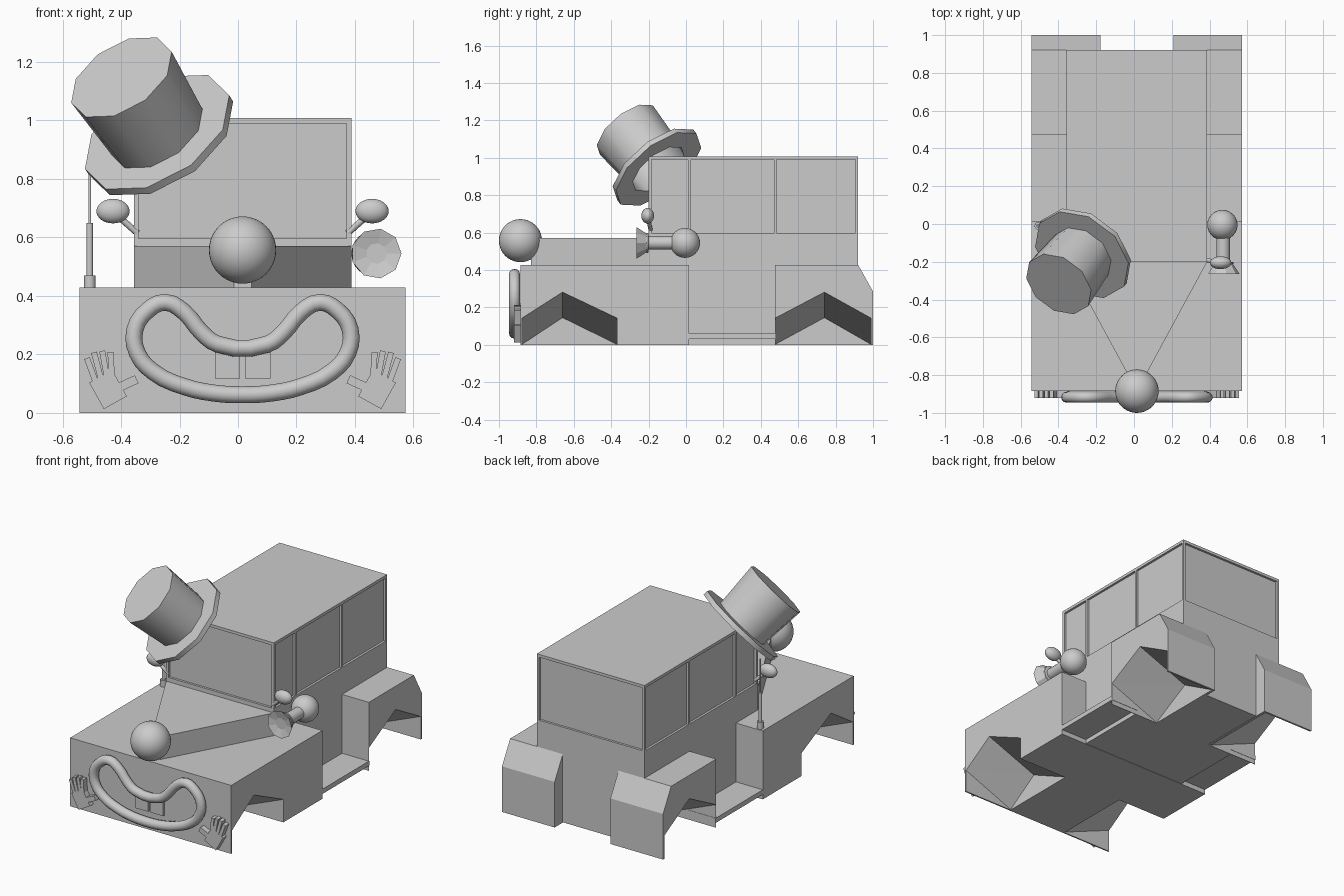
import bpy, bmesh, math
from mathutils import Vector, Matrix

if "Cube" in bpy.data.objects:
    bpy.data.objects.remove(bpy.data.objects["Cube"])

CX = 0.0155   # body centre line
HW = 0.557    # body half width
CW = 0.372    # cabin half width


def finish(name, bm, smooth=False, angle=40):
    bmesh.ops.recalc_face_normals(bm, faces=bm.faces[:])
    me = bpy.data.meshes.new(name)
    bm.to_mesh(me)
    bm.free()
    ob = bpy.data.objects.new(name, me)
    bpy.context.scene.collection.objects.link(ob)
    if smooth:
        bpy.ops.object.select_all(action='DESELECT')
        ob.select_set(True)
        bpy.context.view_layer.objects.active = ob
        bpy.ops.object.shade_smooth_by_angle(angle=math.radians(angle))
    return ob


def hull(name, pts):
    """Convex solid from corner points."""
    bm = bmesh.new()
    for p in pts:
        bm.verts.new(p)
    bmesh.ops.convex_hull(bm, input=bm.verts[:])
    bmesh.ops.dissolve_limit(bm, angle_limit=0.01, verts=bm.verts[:], edges=bm.edges[:])
    return finish(name, bm)


def box(name, x0, x1, y0, y1, z0, z1):
    return hull(name, [(x, y, z) for x in (x0, x1) for y in (y0, y1) for z in (z0, z1)])


def lathe(name, profile, origin, axis, sides, smooth=True, angle=40):
    """Revolve (radius, height) points around an axis."""
    rot = Vector((0, 0, 1)).rotation_difference(Vector(axis)).to_matrix().to_4x4()
    bm = bmesh.new()
    vs = [bm.verts.new((r, 0, h)) for r, h in profile]
    es = [bm.edges.new(p) for p in zip(vs, vs[1:])]
    bmesh.ops.spin(bm, geom=vs + es, cent=(0, 0, 0), axis=(0, 0, 1),
                   angle=math.tau, steps=sides, use_duplicate=False)
    bmesh.ops.remove_doubles(bm, verts=bm.verts[:], dist=1e-5)
    bm.transform(Matrix.Translation(origin) @ rot)
    return finish(name, bm, smooth, angle)


def rod(name, a, b, r, sides=12):
    d = Vector(b) - Vector(a)
    return lathe(name, [(0, 0), (r, 0), (r, d.length), (0, d.length)], a, d, sides)


def ball(name, centre, radii, seg=32):
    bm = bmesh.new()
    bmesh.ops.create_uvsphere(bm, u_segments=seg, v_segments=seg // 2, radius=1)
    bm.transform(Matrix.Translation(centre) @ Matrix.Diagonal((*radii, 1)))
    return finish(name, bm, True)


def cut(ob, cutters):
    for c in cutters:
        m = ob.modifiers.new("cut", 'BOOLEAN')
        m.operation, m.solver, m.object = 'DIFFERENCE', 'EXACT', c
        c.hide_render = True
    dg = bpy.context.evaluated_depsgraph_get()
    me = bpy.data.meshes.new_from_object(ob.evaluated_get(dg))
    ob.modifiers.clear()
    ob.data = me


# wheel wells: tall outside, lower at the inner end
wells = []
for s in (-1, 1):
    for y0, ym, y1 in ((-0.876, -0.66, -0.37), (0.478, 0.74, 0.988)):
        outer = [(y0, -0.02), (y0, 0.145), (ym, 0.283), (y1, 0.145), (y1, -0.02)]
        inner = [(y0, -0.02), (y0, 0.003), (ym, 0.145), (y1, 0.003), (y1, -0.02)]
        wells.append(hull("well_cutter", [(CX + s * 0.56, y, z) for y, z in outer]
                          + [(CX + s * 0.21, y, z) for y, z in inner]))

# front body block
front = box("front_body", CX - HW, CX + HW, -0.885, 0.015, 0, 0.428)
cut(front, wells)

# cabin with recessed windows
cabin = box("cabin", CX - CW, CX + CW, -0.2, 0.92, 0.002, 1.008)
D = 0.014
panes = []
for y0, y1 in ((-0.185, 0.012), (0.026, 0.47), (0.484, 0.905)):
    for s in (-1, 1):
        panes.append(box("window_cutter", CX + s * (CW - D), CX + s * (CW + 0.1), y0, y1, 0.597, 0.99))
for y0, y1 in ((-0.3, -0.2 + D), (0.92 - D, 1.02)):
    panes.append(box("window_cutter", CX - CW + 0.016, CX + CW - 0.016, y0, y1, 0.597, 0.99))
cut(cabin, wells + panes)

# rear fenders and running boards
for s, side in ((-1, "left"), (1, "right")):
    prof = [(0.475, 0), (0.475, 0.428), (0.92, 0.428), (1.0, 0.285), (1.0, 0)]
    fender = hull("rear_fender_" + side,
                  [(CX + s * x, y, z) for x in (0.193, HW) for y, z in prof])
    cut(fender, wells)
    xs = sorted((CX + s * 0.36, CX + s * HW))
    box("running_board_" + side, *xs, 0.01, 0.48, 0.03, 0.06)

for c in wells + panes:
    bpy.data.objects.remove(c)

# tapered hood and round nose
hull("hood", [(CX + x, y, z) for x, y in ((-CW, -0.19), (CW, -0.19), (CW, -0.2), (-CW, -0.2),
                                          (-0.03, -0.83), (0.03, -0.83)) for z in (0.42, 0.57)])
ball("nose", (CX, -0.885, 0.557), (0.115,) * 3, 40)

# mouth: mirrored closed tube
half = [(0.265, 0.378), (0.325, 0.35), (0.368, 0.285), (0.36, 0.205), (0.305, 0.14),
        (0.2, 0.09), (0.1, 0.068)]
inner_half = [(0.085, 0.235), (0.14, 0.275), (0.2, 0.345)]
right = inner_half + half
path = right + [(0, 0.062)] + [(-x, z) for x, z in reversed(right)]
cu = bpy.data.curves.new("mouth", 'CURVE')
cu.dimensions = '3D'
cu.bevel_depth = 0.029
cu.bevel_resolution = 4
cu.resolution_u = 3
sp = cu.splines.new('BEZIER')
sp.bezier_points.add(len(path) - 1)
for p, (x, z) in zip(sp.bezier_points, path):
    p.co = (CX + x, -0.917, z)
    p.handle_left_type = p.handle_right_type = 'AUTO'
sp.use_cyclic_u = True
tmp = bpy.data.objects.new("mouth_curve", cu)
bpy.context.scene.collection.objects.link(tmp)
bm = bmesh.new()
bm.from_mesh(bpy.data.meshes.new_from_object(
    tmp.evaluated_get(bpy.context.evaluated_depsgraph_get())))
bpy.data.objects.remove(tmp)
finish("mouth", bm, True, 60)

# teeth
for s, side in ((-1, "left"), (1, "right")):
    xs = sorted((CX + s * 0.009, CX + s * 0.095))
    box("tooth_" + side, *xs, -0.9, -0.88, 0.118, 0.22)

# hands: flat bars for palm, fingers and thumb (start, end, width)
bars = [((0.435, 0.035), (0.485, 0.125), 0.09),
        ((0.495, 0.085), (0.532, 0.187), 0.02), ((0.48, 0.1), (0.508, 0.207), 0.02),
        ((0.46, 0.1), (0.48, 0.212), 0.02), ((0.445, 0.1), (0.452, 0.208), 0.02),
        ((0.45, 0.075), (0.362, 0.115), 0.03)]
for s, side in ((-1, "left"), (1, "right")):
    for i, (a, b, w) in enumerate(bars):
        d = Vector(b) - Vector(a)
        n = Vector((-d.y, d.x)).normalized() * w / 2
        cs = [Vector(p) + k * n for p in (a, b) for k in (-1, 1)]
        hull(f"hand_{side}_{i}", [(CX + s * c.x, y, c.y) for c in cs for y in (-0.92, -0.88)])

# side mirrors
for s, side in ((-1, "left"), (1, "right")):
    ball("mirror_" + side, (CX + s * 0.443, -0.205, 0.69), (0.057, 0.034, 0.042), 24)
    rod("mirror_arm_" + side, (CX + s * 0.36, -0.19, 0.615), (CX + s * 0.42, -0.2, 0.668), 0.011)

# bulb horn on the right
ball("horn_bulb", (0.468, -0.005, 0.545), (0.08,) * 3)
lathe("horn_pipe", [(0, 0), (0.036, 0), (0.036, 0.14), (0.054, 0.142), (0.054, 0.152), (0, 0.152)],
      (0.472, -0.06, 0.545), (0, -1, 0), 20)
lathe("horn_bell", [(0, 0), (0.05, 0), (0.086, 0.055), (0.036, 0.042), (0, 0.042)],
      (0.473, -0.21, 0.545), (0, -1, 0), 9, False)

# antenna on the left
for i, (r, z0, z1) in enumerate(((0.02, 0.42, 0.47), (0.011, 0.47, 0.65), (0.005, 0.65, 0.86))):
    rod(f"antenna_{i}", (-0.507, -0.01, z0), (-0.507, -0.01, z1), r)

# tilted hollow top hat
ax = Vector((-0.13, -0.165, 0.2)).normalized()
lathe("top_hat", [(0, 0.292), (0.187, 0.292), (0.168, 0), (0.28, 0), (0.28, 0.03),
                  (0.176, 0.03), (0.195, 0.302), (0, 0.302)],
      Vector((-0.27, -0.155, 0.95)) - ax * 0.015, ax, 10)
